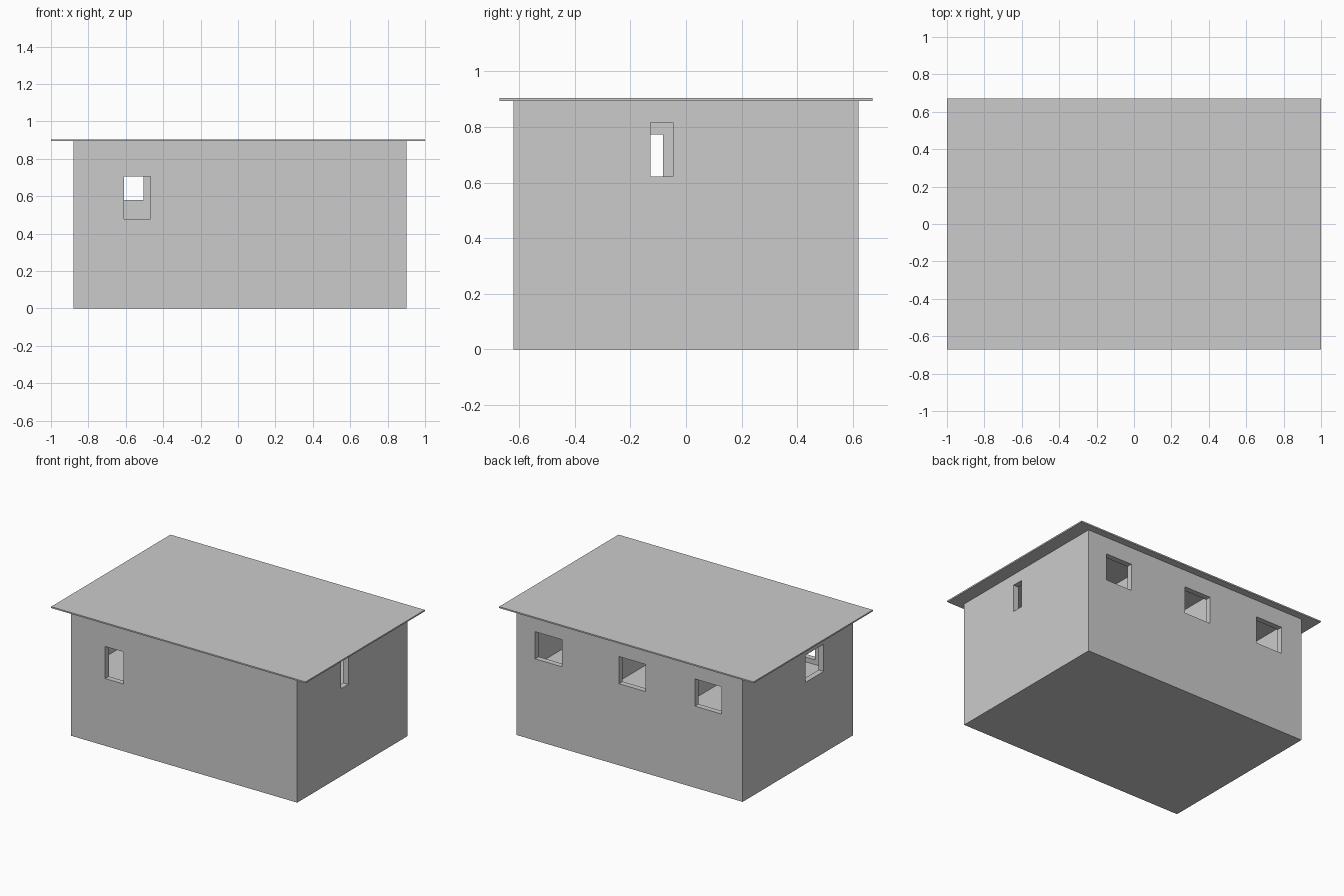
import bpy
import bmesh
from mathutils import Vector

if "Cube" in bpy.data.objects:
    bpy.data.objects.remove(bpy.data.objects["Cube"], do_unlink=True)

grey = bpy.data.materials.new("light grey")
grey.use_nodes = True
COLOUR = (0.6, 0.6, 0.6, 1)
grey.diffuse_color = COLOUR
grey.node_tree.nodes["Principled BSDF"].inputs["Base Color"].default_value = COLOUR


def box(name, x, y, z):
    """Axis-aligned box from three (low, high) ranges."""
    bm = bmesh.new()
    bmesh.ops.create_cube(bm, size=1)
    for v in bm.verts:
        v.co = Vector([lo + (c + 0.5) * (hi - lo) for c, (lo, hi) in zip(v.co, (x, y, z))])
    mesh = bpy.data.meshes.new(name)
    bm.to_mesh(mesh)
    bm.free()
    mesh.materials.append(grey)
    obj = bpy.data.objects.new(name, mesh)
    bpy.context.collection.objects.link(obj)
    return obj


def cut(target, *ranges):
    """Subtract a box from the target and discard the cutter."""
    cutter = box("cutter", *ranges)
    cutter.hide_render = True
    mod = target.modifiers.new("opening", "BOOLEAN")
    mod.operation = "DIFFERENCE"
    mod.solver = "EXACT"
    mod.object = cutter
    bpy.context.view_layer.objects.active = target
    bpy.ops.object.modifier_apply(modifier=mod.name)
    bpy.data.objects.remove(cutter, do_unlink=True)


X0, X1, Y = -0.88, 0.90, 0.62
FLOOR, EAVES, TOP = 0.445, 0.894, 0.904
T = 0.04

# Lower storey and overhanging flat roof
box("lower_storey", (X0, X1), (-Y, Y), (0, FLOOR))
box("roof_slab", (-1, 1), (-0.67, 0.67), (EAVES, TOP))

# Upper walls, hollowed out as a ring
walls = box("upper_walls", (X0, X1), (-Y, Y), (FLOOR, EAVES))
cut(walls, (X0 + T, X1 - T), (T - Y, Y - T), (FLOOR - 0.1, EAVES + 0.1))

# Window openings: front, three at the back, one on each end
SILL, HEAD = 0.58, 0.773
cut(walls, (-0.61, -0.467), (-Y - 0.1, 0.1 - Y), (0.478, 0.706))
for x in (-0.715, -0.117, 0.542):
    cut(walls, (x, x + 0.21), (Y - 0.1, Y + 0.1), (SILL, HEAD))
cut(walls, (X0 - 0.1, X0 + 0.1), (-0.29, -0.083), (SILL, HEAD))
cut(walls, (X1 - 0.1, X1 + 0.1), (-0.128, -0.047), (0.622, 0.816))

# Room partitions between the back windows
for i, x in enumerate((-0.25, 0.3)):
    box(f"partition_{i + 1}", (x - T / 2, x + T / 2), (0, Y - T), (FLOOR, EAVES))
